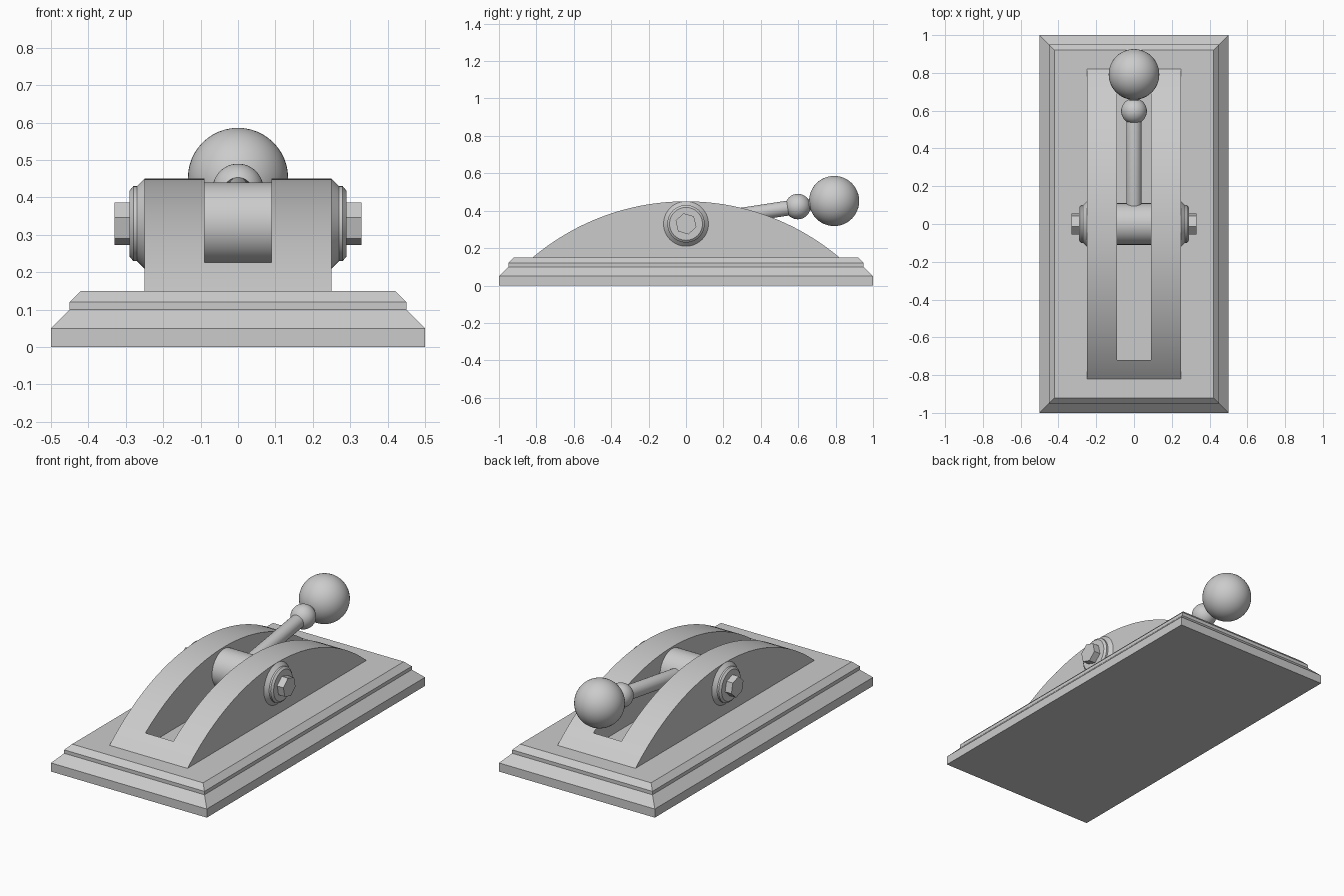
import bpy, bmesh, math
from mathutils import Matrix, Vector

if "Cube" in bpy.data.objects:
    bpy.data.objects.remove(bpy.data.objects["Cube"])

PIVOT = Vector((0, 0, 0.33))


def finish(name, bm, smooth=True):
    bmesh.ops.recalc_face_normals(bm, faces=bm.faces)
    mesh = bpy.data.meshes.new(name)
    bm.to_mesh(mesh)
    bm.free()
    ob = bpy.data.objects.new(name, mesh)
    bpy.context.collection.objects.link(ob)
    if smooth:
        shade(ob)
    return ob


def shade(ob):
    bpy.ops.object.select_all(action='DESELECT')
    ob.select_set(True)
    bpy.context.view_layer.objects.active = ob
    bpy.ops.object.shade_smooth_by_angle(angle=math.radians(25))


def loft(bm, rings):
    """Skin a list of closed point rings and cap both ends."""
    loops = [[bm.verts.new(p) for p in ring] for ring in rings]
    n = len(loops[0])
    for a, b in zip(loops, loops[1:]):
        for i in range(n):
            j = (i + 1) % n
            bm.faces.new((a[i], a[j], b[j], b[i]))
    bm.faces.new(loops[0][::-1])
    bm.faces.new(loops[-1])


def turned(name, profile, matrix, sides=48, phase=0.0):
    """Revolve (radius, height) pairs about local z, then place with matrix."""
    bm = bmesh.new()
    angles = [phase + 2 * math.pi * i / sides for i in range(sides)]
    loft(bm, [[matrix @ Vector((r * math.cos(a), r * math.sin(a), h)) for a in angles]
              for r, h in profile])
    return finish(name, bm)


def ball(name, radius, centre):
    bm = bmesh.new()
    bmesh.ops.create_uvsphere(bm, u_segments=48, v_segments=24, radius=radius,
                              matrix=Matrix.Translation(centre))
    return finish(name, bm)


# Stepped, bevelled base plate
bm = bmesh.new()
loft(bm, [[(sx * (0.5 - d), sy * (1 - d), z)
           for sx, sy in ((-1, -1), (1, -1), (1, 1), (-1, 1))]
          for d, z in ((0, 0), (0, 0.05), (0.05, 0.10), (0.05, 0.12), (0.08, 0.15))])
finish("base_plate", bm, smooth=False)

# Arched housing
half, foot, crown = 0.82, 0.15, 0.45
rise = crown - foot
radius = (half ** 2 + rise ** 2) / (2 * rise)
sweep = math.asin(half / radius)
steps = 48
arc = [(radius * math.sin(t), crown - radius + radius * math.cos(t))
       for t in (sweep * (2 * i / steps - 1) for i in range(steps + 1))]
outline = [(-half, 0.14)] + arc + [(half, 0.14)]
bm = bmesh.new()
loft(bm, [[(x, y, z) for y, z in outline] for x in (-0.25, 0.25)])
housing = finish("arched_housing", bm, smooth=False)

# Lever slot cut through the housing down to the base plate
bm = bmesh.new()
bmesh.ops.create_cube(bm, size=1, matrix=Matrix.Translation((0, 0, 0.4))
                      @ Matrix.Diagonal((0.18, 1.44, 0.7, 1)))
cutter = finish("slot_cutter", bm, smooth=False)
cutter.hide_render = True
cut = housing.modifiers.new("slot", 'BOOLEAN')
cut.operation, cut.solver, cut.object = 'DIFFERENCE', 'EXACT', cutter
bpy.context.view_layer.objects.active = housing
bpy.ops.object.modifier_apply(modifier=cut.name)
bpy.data.objects.remove(cutter)
shade(housing)

# Pivot barrel between the cheeks
along_x = Matrix.Translation(PIVOT) @ Matrix.Rotation(math.pi / 2, 4, 'Y')
turned("pivot_barrel", [(0.11, -0.092), (0.11, 0.092)], along_x)

# Bevelled washer and hex bolt on each side
for side, s in (("right", 1), ("left", -1)):
    place = Matrix.Translation(PIVOT) @ Matrix.Scale(s, 4, (1, 0, 0)) \
        @ Matrix.Rotation(math.pi / 2, 4, 'Y')
    turned(side + "_washer", [(0.12, 0.24), (0.12, 0.25), (0.10, 0.27),
                              (0.10, 0.28), (0.088, 0.29)], place)
    turned(side + "_hex_bolt", [(0.058, 0.28), (0.058, 0.33)], place,
           sides=6, phase=math.radians(13))

# Lever rod with collar ball and knob
knob_centre = Vector((0, 0.792, 0.452))
axis = (knob_centre - PIVOT).normalized()
along_lever = Matrix.Translation(PIVOT) @ axis.to_track_quat('Z', 'Y').to_matrix().to_4x4()
turned("lever_rod", [(0.04, 0.05), (0.04, 0.60), (0.03, 0.63), (0.03, 0.72)], along_lever, sides=32)
ball("lever_collar", 0.068, PIVOT + axis * 0.605)
ball("lever_knob", 0.134, knob_centre)
